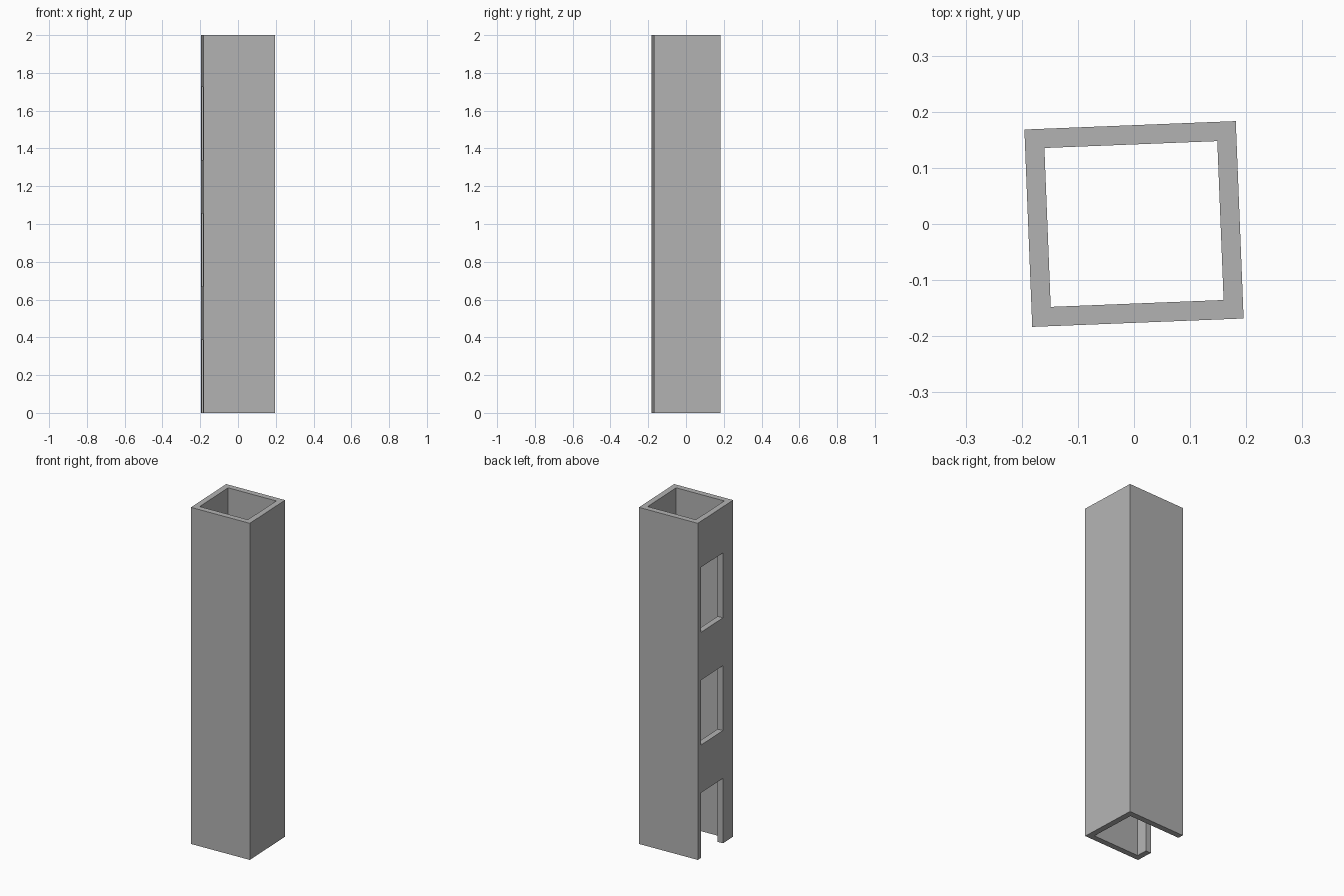
import bpy
import math

cube = bpy.data.objects.get("Cube")
if cube:
    bpy.data.objects.remove(cube, do_unlink=True)

WIDTH, DEPTH, HEIGHT, WALL = 0.377, 0.352, 2.0, 0.0343
STOREY, OPEN_HEIGHT, OPEN_WIDTH = 0.67, 0.386, 0.217

concrete = bpy.data.materials.new("concrete_grey")
concrete.use_nodes = True
colour = (0.45, 0.45, 0.45, 1)
concrete.diffuse_color = colour
concrete.node_tree.nodes["Principled BSDF"].inputs["Base Color"].default_value = colour


def box(name, low, high):
    """Box between two opposite corners."""
    centre = [(a + b) / 2 for a, b in zip(low, high)]
    bpy.ops.mesh.primitive_cube_add(size=1, location=centre)
    obj = bpy.context.object
    obj.name = name
    obj.scale = [b - a for a, b in zip(low, high)]
    bpy.ops.object.transform_apply(location=True, rotation=False, scale=True)
    obj.data.materials.append(concrete)
    return obj


def cut(target, low, high):
    """Subtract a box from the target."""
    cutter = box("cutter", low, high)
    cutter.hide_render = True
    mod = target.modifiers.new("cut", "BOOLEAN")
    mod.operation = "DIFFERENCE"
    mod.solver = "EXACT"
    mod.object = cutter
    bpy.context.view_layer.objects.active = target
    bpy.ops.object.modifier_apply(modifier=mod.name)
    bpy.data.objects.remove(cutter, do_unlink=True)


# Solid shaft, hollowed right through
x, y = WIDTH / 2, DEPTH / 2
shaft = box("lift_shaft", (-x, -y, 0), (x, y, HEIGHT))
cut(shaft, (WALL - x, WALL - y, -0.1), (x - WALL, y - WALL, HEIGHT + 0.1))

# Doorway on each storey of the -x wall, flush with the inner back wall
for storey in range(3):
    base = storey * STOREY
    bottom = base if storey else -0.1
    cut(shaft, (-x - 0.1, y - WALL - OPEN_WIDTH, bottom),
        (0, y - WALL, base + OPEN_HEIGHT))

# Slight turn on plan
shaft.rotation_euler.z = math.radians(2.28)
